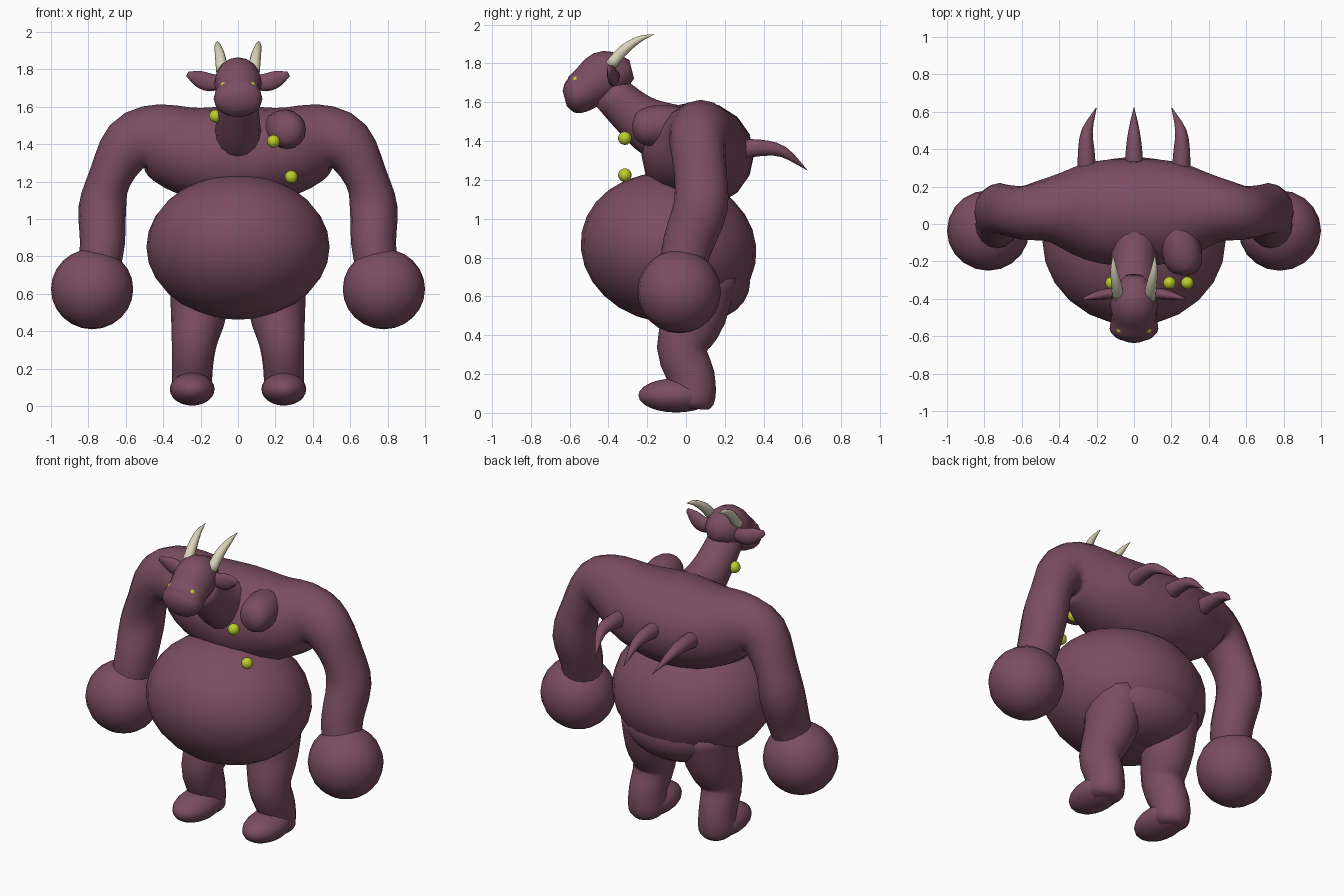
import bpy, bmesh, math
from mathutils import Vector, Matrix

old = bpy.data.objects.get("Cube")
if old:
    bpy.data.objects.remove(old, do_unlink=True)


def material(name, rgb):
    m = bpy.data.materials.new(name)
    m.use_nodes = True
    m.diffuse_color = (*rgb, 1)
    m.node_tree.nodes["Principled BSDF"].inputs["Base Color"].default_value = (*rgb, 1)
    return m


skin = material("maroon_skin", (0.2, 0.075, 0.12))
bone = material("bone", (0.7, 0.66, 0.5))
glow = material("yellow_green", (0.5, 0.62, 0.025))


def finish(name, bm, mat):
    bmesh.ops.recalc_face_normals(bm, faces=bm.faces)
    mesh = bpy.data.meshes.new(name)
    bm.to_mesh(mesh)
    bm.free()
    mesh.materials.append(mat)
    mesh.shade_smooth()
    ob = bpy.data.objects.new(name, mesh)
    bpy.context.collection.objects.link(ob)
    return ob


def ball(name, centre, radii, mat=skin, segments=20, tilt=0):
    bm = bmesh.new()
    bmesh.ops.create_uvsphere(bm, u_segments=segments, v_segments=segments * 3 // 5, radius=1)
    bm.transform(Matrix.Translation(centre) @ Matrix.Rotation(math.radians(tilt), 4, "X")
                 @ Matrix.Diagonal((*radii, 1)))
    return finish(name, bm, mat)


def spline(keys, steps):
    """Smooth the ring list (x, y, z, width, height) with Catmull-Rom."""
    k = [Vector(p) for p in keys]
    k = [2 * k[0] - k[1]] + k + [2 * k[-1] - k[-2]]
    out = []
    for a, b, c, d in zip(k, k[1:], k[2:], k[3:]):
        for i in range(steps):
            t = i / steps
            out.append(b + (c - a) * (t / 2) + (2 * a - 5 * b + 4 * c - d) * (t * t / 2)
                       + (3 * b - a - 3 * c + d) * (t ** 3 / 2))
    return out + [k[-2]]


def loft(name, keys, ref=(1, 0, 0), side=1, mat=skin, sides=16, steps=3):
    """Sweep elliptical rings along a path; ref gives the width direction."""
    path = spline(keys, steps)
    bm = bmesh.new()
    rings = []
    for i, p in enumerate(path):
        t = (path[min(i + 1, len(path) - 1)] - path[max(i - 1, 0)]).to_3d().normalized()
        u = Vector(ref)
        u = (u - t * u.dot(t)).normalized()
        v = t.cross(u)
        ring = []
        for j in range(sides):
            a = math.tau * j / sides
            q = p.to_3d() + u * (p[3] * math.cos(a)) + v * (p[4] * math.sin(a))
            ring.append(bm.verts.new((q.x * side, q.y, q.z)))
        rings.append(ring)
    for r, s in zip(rings, rings[1:]):
        for j in range(sides):
            k = (j + 1) % sides
            bm.faces.new((r[j], r[k], s[k], s[j]))
    bm.faces.new(rings[0])
    bm.faces.new(rings[-1])
    return finish(name, bm, mat)


# Vector.to_3d keeps only the centre of a ring, so rings may carry radii too
# Belly and hips
ball("belly", (0, -0.09, 0.85), (0.49, 0.455, 0.385), segments=24, tilt=-10)
ball("hips", (0, 0.08, 0.67), (0.33, 0.25, 0.2))

# Chest and both arms as one sweep from wrist to wrist
half = [(0.75, -0.03, 0.7, 0.11, 0.11), (0.725, 0.01, 0.87, 0.13, 0.12),
        (0.725, 0.075, 1.06, 0.14, 0.127), (0.685, 0.075, 1.22, 0.135, 0.115),
        (0.585, 0.06, 1.39, 0.145, 0.15), (0.45, 0.075, 1.42, 0.175, 0.195),
        (0.25, 0.07, 1.36, 0.26, 0.24)]
other = [(-k[0], *k[1:]) for k in reversed(half)]
loft("chest_and_arms", half + [(0, 0.06, 1.33, 0.29, 0.275)] + other, ref=(0, 1, 0))

# Neck and head
loft("neck", [(0, 0.02, 1.4, 0.14, 0.17), (0, -0.15, 1.46, 0.125, 0.15),
              (0, -0.27, 1.54, 0.115, 0.12), (0, -0.4, 1.66, 0.105, 0.1)])
loft("head", [(0, -0.28, 1.77, 0.05, 0.05), (0, -0.34, 1.755, 0.1, 0.1),
              (0, -0.42, 1.735, 0.125, 0.13), (0, -0.5, 1.68, 0.12, 0.112),
              (0, -0.56, 1.64, 0.13, 0.1), (0, -0.6, 1.627, 0.105, 0.08),
              (0, -0.625, 1.62, 0.045, 0.04)])

# Stump of a second neck
loft("neck_stump", [(0.2, 0.05, 1.42, 0.13, 0.13), (0.245, -0.1, 1.475, 0.11, 0.11),
                    (0.265, -0.2, 1.475, 0.1, 0.1), (0.27, -0.255, 1.475, 0.07, 0.07),
                    (0.27, -0.275, 1.475, 0.02, 0.02)])

# Paired parts
for s, tag in ((1, "left"), (-1, "right")):
    ball(tag + "_fist", (0.78 * s, -0.035, 0.625), (0.22, 0.215, 0.215))
    loft(tag + "_leg", [(0.2, 0.07, 0.72, 0.16, 0.2), (0.21, 0.04, 0.5, 0.15, 0.165),
                        (0.235, -0.02, 0.33, 0.12, 0.13), (0.245, 0.03, 0.18, 0.108, 0.12),
                        (0.245, 0.045, 0.06, 0.105, 0.105), (0.245, 0.045, 0.02, 0.07, 0.07)],
         side=s)
    ball(tag + "_foot", (0.245 * s, -0.05, 0.09), (0.12, 0.195, 0.088))
    loft(tag + "_ear", [(0.08, -0.37, 1.735, 0.03, 0.035), (0.15, -0.375, 1.73, 0.03, 0.05),
                        (0.21, -0.385, 1.75, 0.022, 0.045), (0.27, -0.4, 1.775, 0.006, 0.015)],
         ref=(0, 1, 0), side=s, sides=10)
    loft(tag + "_horn", [(0.085, -0.39, 1.79, 0.032, 0.032), (0.095, -0.32, 1.87, 0.028, 0.028),
                         (0.108, -0.24, 1.925, 0.017, 0.017), (0.112, -0.165, 1.95, 0.001, 0.001)],
         side=s, mat=bone, sides=10)
    ball(tag + "_eye", (0.073 * s, -0.565, 1.712), (0.022, 0.022, 0.022), glow, 12)

# Curved spikes across the back
for x, s, tag in ((0.25, 1, "left"), (0, 1, "middle"), (0.25, -1, "right")):
    loft(tag + "_back_spike", [(x, 0.26, 1.355, 0.05, 0.055), (x * 1.02, 0.38, 1.365, 0.045, 0.045),
                               (x, 0.5, 1.345, 0.03, 0.03), (x * 0.8, 0.625, 1.25, 0.001, 0.001)],
         side=s, sides=10)

# Floating beads around the necks
for i, c in enumerate([(0.19, -0.315, 1.415), (0.285, -0.315, 1.225), (-0.12, -0.315, 1.55)]):
    ball("bead_%d" % (i + 1), c, (0.035, 0.035, 0.035), glow, 12)
